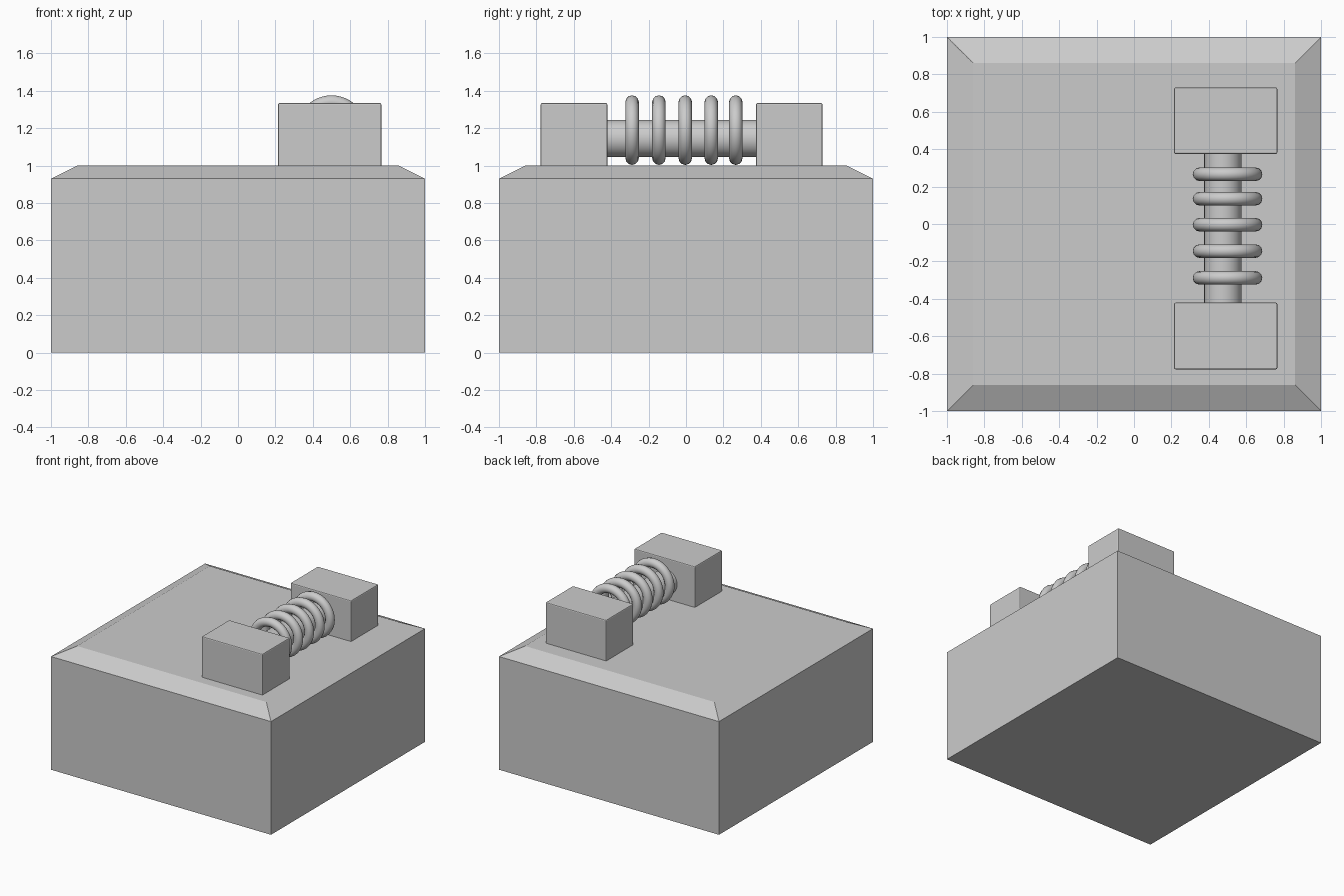
import bpy, bmesh, math

if "Cube" in bpy.data.objects:
    bpy.data.objects.remove(bpy.data.objects["Cube"])


def smooth(obj, angle=30):
    bpy.ops.object.select_all(action='DESELECT')
    obj.select_set(True)
    bpy.context.view_layer.objects.active = obj
    bpy.ops.object.shade_smooth_by_angle(angle=math.radians(angle))


# Base: box whose top face is inset and raised into a shallow chamfer
bm = bmesh.new()
rings = [[bm.verts.new((sx * r, sy * r, z)) for sx, sy in ((-1, -1), (1, -1), (1, 1), (-1, 1))]
         for r, z in ((1, 0), (1, 0.93), (0.86, 1.0))]
bm.faces.new(rings[0][::-1])
bm.faces.new(rings[-1])
for a, b in zip(rings, rings[1:]):
    for i in range(4):
        j = (i + 1) % 4
        bm.faces.new((a[i], a[j], b[j], b[i]))
mesh = bpy.data.meshes.new("base")
bm.to_mesh(mesh)
bm.free()
bpy.context.collection.objects.link(bpy.data.objects.new("base", mesh))


# End blocks: slightly bevelled, sunk a little into the base
def end_block(name, y):
    bpy.ops.mesh.primitive_cube_add(size=1, location=(0.49, y, 1.155))
    block = bpy.context.object
    block.name = name
    block.scale = (0.552, 0.356, 0.36)
    bpy.ops.object.transform_apply(location=False, rotation=False, scale=True)
    bevel = block.modifiers.new("edge_bevel", 'BEVEL')
    bevel.width = 0.008
    bevel.segments = 2


end_block("front_block", -0.599)
end_block("back_block", 0.552)

# Rod between the blocks
bpy.ops.mesh.primitive_cylinder_add(vertices=32, radius=0.1, depth=0.86,
                                    location=(0.475, -0.023, 1.145),
                                    rotation=(math.pi / 2, 0, 0))
bpy.context.object.name = "rod"
smooth(bpy.context.object)

# Coil rings around the rod
for i, y in enumerate((-0.288, -0.145, -0.004, 0.135, 0.266)):
    bpy.ops.mesh.primitive_torus_add(major_radius=0.15, minor_radius=0.036,
                                     major_segments=48, minor_segments=12,
                                     location=(0.5, y, 1.19),
                                     rotation=(math.pi / 2, 0, 0))
    bpy.context.object.name = f"coil_ring_{i + 1}"
    smooth(bpy.context.object, 60)
